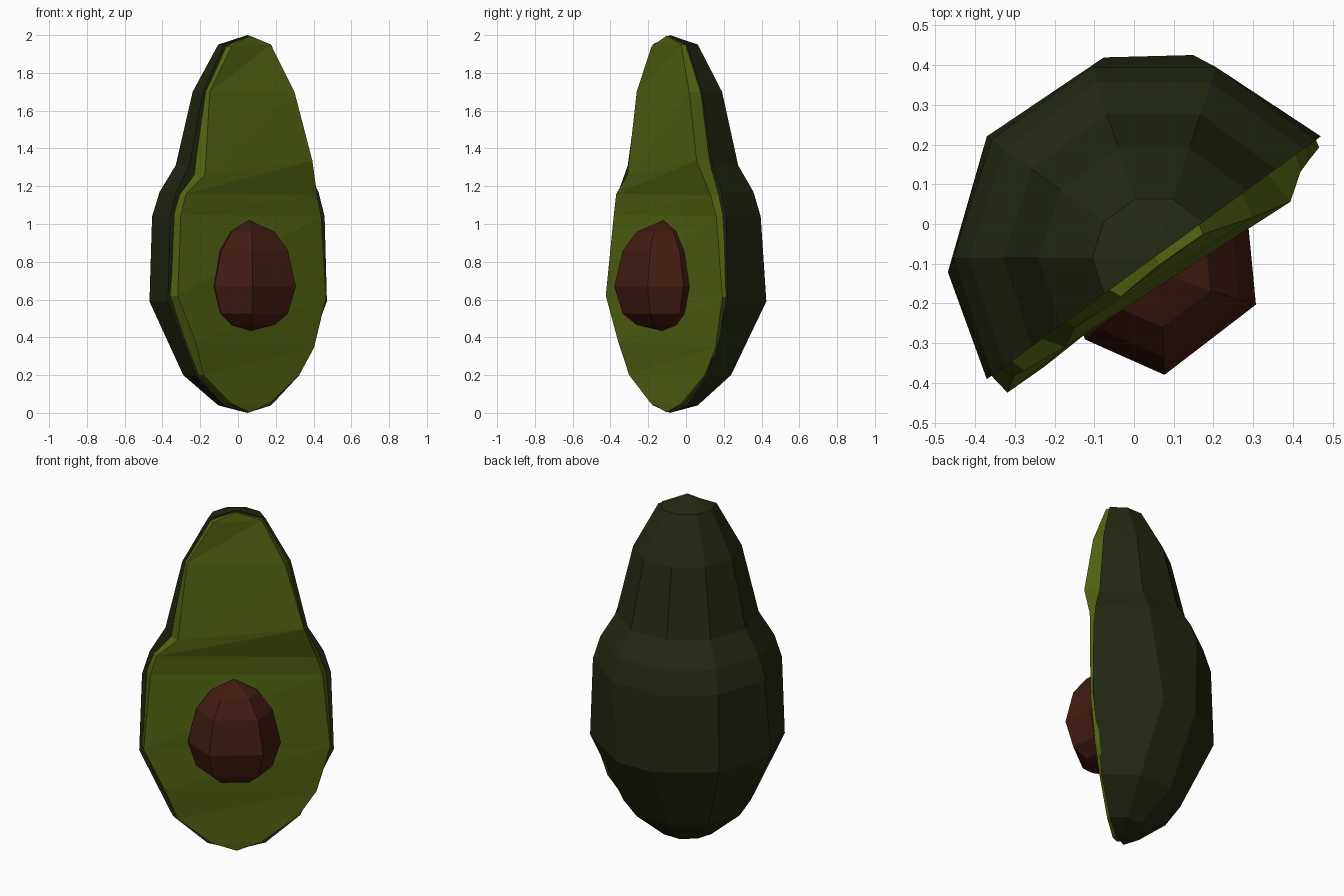
import bpy, bmesh
from math import sin, cos, radians
from mathutils import Vector

if "Cube" in bpy.data.objects:
    bpy.data.objects.remove(bpy.data.objects["Cube"])

C = Vector((0.05, -0.085, 0))             # axis of the fruit
U = Vector((cos(radians(36)), sin(radians(36)), 0))   # along the cut
W = Vector((U.y, -U.x, 0))                # out of the cut face


def finish(name, bm, color):
    bmesh.ops.recalc_face_normals(bm, faces=bm.faces)
    me = bpy.data.meshes.new(name)
    bm.to_mesh(me)
    bm.free()
    ob = bpy.data.objects.new(name, me)
    bpy.context.collection.objects.link(ob)
    mat = bpy.data.materials.new(name + "_color")
    mat.diffuse_color = (*color, 1)
    mat.use_nodes = True
    mat.node_tree.nodes["Principled BSDF"].inputs["Base Color"].default_value = mat.diffuse_color
    me.materials.append(mat)


def ring(bm, center, r, z, angles):
    return [bm.verts.new(center + Vector((r * cos(radians(a)), r * sin(radians(a)), z)))
            for a in angles]


def loft(bm, rings, closed):
    for a, b in zip(rings, rings[1:]):
        n = len(a)
        for i in range(n if closed else n - 1):
            j = (i + 1) % n
            bm.faces.new((a[i], a[j], b[j], b[i]))


def fan(bm, tip, loop, closed):
    n = len(loop)
    for i in range(n if closed else n - 1):
        bm.faces.new((tip, loop[i], loop[(i + 1) % n]))


# Skin: half of a ten-sided lathe, closed at the cut plane
bm = bmesh.new()
even = (36, 72, 108, 144, 180, 216)
wide = (36, 79, 104, 144, 184, 216)
profile = [(0.155, 0.04, even), (0.34, 0.2, even), (0.52, 0.59, wide), (0.505, 1.04, even),
           (0.465, 1.17, even), (0.38, 1.31, even), (0.29, 1.7, even), (0.155, 1.95, even)]
rings = [ring(bm, C, r, z, a) for r, z, a in profile]
bottom = bm.verts.new(C)
top = bm.verts.new(C + Vector((0, 0, 2)))
loft(bm, rings, False)
fan(bm, bottom, rings[0], False)
fan(bm, top, rings[-1], False)
bm.faces.new([bottom] + [r[0] for r in rings] + [top] + [r[-1] for r in reversed(rings)])
finish("skin", bm, (0.017, 0.022, 0.006))

# Flesh: stepped face, each row is (left u, left w, left z, right u, right w, right z)
rows = [(-0.13, 0.03, 0.05, 0.13, 0.02, 0.05), (-0.315, 0.038, 0.2, 0.33, 0.012, 0.2),
        (-0.385, 0.06, 0.38, 0.427, 0.012, 0.345), (-0.498, 0.058, 0.62, 0.5, 0.02, 0.61),
        (-0.46, 0.033, 1.05, 0.46, 0.031, 1.04), (-0.43, 0.039, 1.16, 0.426, 0.042, 1.15),
        (-0.314, 0.05, 1.26, 0.361, 0.088, 1.335), (-0.265, 0.025, 1.7, 0.261, 0.064, 1.7),
        (-0.125, 0.03, 1.94, 0.135, 0.025, 1.95)]
bm = bmesh.new()


def point(u, w, z):
    return bm.verts.new(C + U * u + W * w + Vector((0, 0, z)))


rim = dict(zip(range(9), (0.14, 0.325, 0.41, 0.507, 0.485, 0.445, 0.355, 0.277, 0.143)))
left = [point(*r[:3]) for r in rows]
right = [point(*r[3:]) for r in rows]
left_rim = [point(-rim[i], -0.01, r[2]) for i, r in enumerate(rows)]
right_rim = [point(rim[i], -0.01, r[5]) for i, r in enumerate(rows)]
low, high = point(0, 0.022, 0.003), point(0, 0.022, 1.997)
low_back, high_back = point(0, -0.01, 0.01), point(0, -0.01, 1.99)
for i in range(len(rows) - 1):
    a, b, c, d = left[i], right[i], right[i + 1], left[i + 1]
    bm.faces.new((a, b, c))
    bm.faces.new((a, c, d))
bm.faces.new((low, right[0], left[0]))
bm.faces.new((high, left[-1], right[-1]))
front = [low] + right + [high] + left[::-1]
back = [low_back] + right_rim + [high_back] + left_rim[::-1]
loft(bm, [front, back], True)
finish("flesh", bm, (0.085, 0.125, 0.006))

# Seed: seven-sided faceted egg set into the flesh
bm = bmesh.new()
S = Vector((0.068, -0.13, 0))
angles = (-140, -88, -17, 28, 80, 130, 178)
seed = [(0.13, 0.465), (0.205, 0.525), (0.25, 0.67), (0.205, 0.86), (0.13, 0.96)]
rings = [ring(bm, S, r, z, angles) for r, z in seed]
loft(bm, rings, True)
fan(bm, bm.verts.new(S + Vector((0, 0, 0.435))), rings[0], True)
fan(bm, bm.verts.new(S + Vector((-0.01, 0.01, 1.02))), rings[-1], True)
finish("seed", bm, (0.055, 0.011, 0.006))
